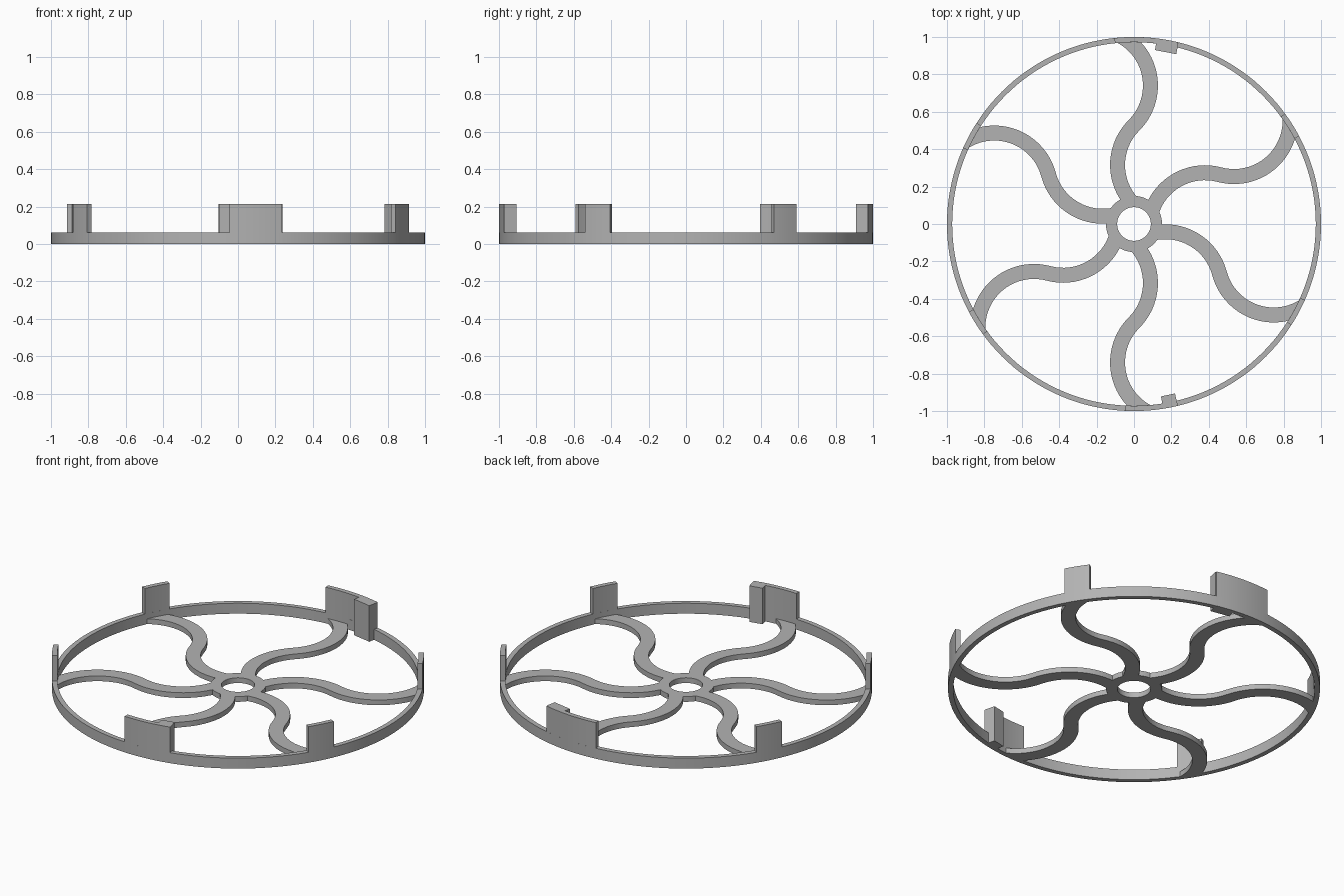
import bpy
import bmesh
from math import cos, sin, radians

old = bpy.data.objects.get("Cube")
if old:
    bpy.data.objects.remove(old, do_unlink=True)

GREY = (0.45, 0.45, 0.45, 1)
grey = bpy.data.materials.new("plain grey")
grey.use_nodes = True
grey.diffuse_color = GREY
grey.node_tree.nodes["Principled BSDF"].inputs["Base Color"].default_value = GREY

R_OUT, R_IN = 1.0, 0.972
RIM_H, PLATE_H, TAB_H = 0.062, 0.031, 0.214


def arc(centre, radius, a0, a1, n):
    """Points along a circular arc, angles in degrees."""
    angles = [radians(a0 + (a1 - a0) * i / n) for i in range(n + 1)]
    return [(centre[0] + radius * cos(a), centre[1] + radius * sin(a)) for a in angles]


def band(name, side_a, side_b, z0, z1, closed=False):
    """Solid strip between two matching edge lines."""
    if closed:
        side_a, side_b = side_a[:-1], side_b[:-1]
    bm = bmesh.new()
    rows = [[bm.verts.new((x, y, z)) for x, y, z in
             ((*a, z0), (*b, z0), (*b, z1), (*a, z1))]
            for a, b in zip(side_a, side_b)]
    pairs = list(zip(rows, rows[1:]))
    if closed:
        pairs.append((rows[-1], rows[0]))
    else:
        bm.faces.new(rows[0])
        bm.faces.new(rows[-1])
    for p, q in pairs:
        for k in range(4):
            m = (k + 1) % 4
            bm.faces.new((p[k], p[m], q[m], q[k]))
    bmesh.ops.recalc_face_normals(bm, faces=bm.faces)
    mesh = bpy.data.meshes.new(name)
    bm.to_mesh(mesh)
    bm.free()
    mesh.materials.append(grey)
    obj = bpy.data.objects.new(name, mesh)
    bpy.context.collection.objects.link(obj)
    bpy.ops.object.select_all(action="DESELECT")
    bpy.context.view_layer.objects.active = obj
    obj.select_set(True)
    bpy.ops.object.shade_smooth_by_angle(angle=radians(30))
    return obj


def ring_part(name, r0, r1, a0, a1, z0, z1, n):
    return band(name, arc((0, 0), r0, a0, a1, n), arc((0, 0), r1, a0, a1, n),
                z0, z1, closed=(a1 - a0 == 360))


# Rim and hub
ring_part("rim", R_IN, R_OUT, 0, 360, 0, RIM_H, 144)
ring_part("hub", 0.09, 0.15, 0, 360, 0, PLATE_H, 64)

# Six curved spokes, each made of two tangent arcs
LOW, HIGH = (0.212, 0.3155), (-0.212, 0.74)
WIDE, TIGHT = 0.34, 0.26
left_edge = arc(LOW, WIDE, 216, 135, 16) + arc(HIGH, TIGHT, -45, 64, 20)[1:]
right_edge = arc(LOW, TIGHT, 224, 135, 16) + arc(HIGH, WIDE, -45, 44, 20)[1:]
for i in range(6):
    spoke = band(f"spoke_{i + 1}", left_edge, right_edge, 0, PLATE_H)
    spoke.rotation_euler.z = radians(60 * i)

# Upright tabs on the rim
TABS = {"right_back": (28, 36.2), "left_back": (147.3, 156), "left_front": (208, 216.2),
        "right_front": (327.3, 336), "back": (76.4, 96), "front": (267.4, 283.6)}
for name, (a0, a1) in TABS.items():
    ring_part(f"{name}_tab", R_IN, R_OUT, a0, a1, 0, TAB_H, 8)

# Blocks on the inner side of the two wide tabs
band("back_block", [(0.112, 0.93), (0.226, 0.908)], [(0.122, 0.985), (0.237, 0.965)], 0, TAB_H)
band("front_block", [(0.144, -0.922), (0.219, -0.906)], [(0.156, -0.98), (0.233, -0.965)], 0, TAB_H)
